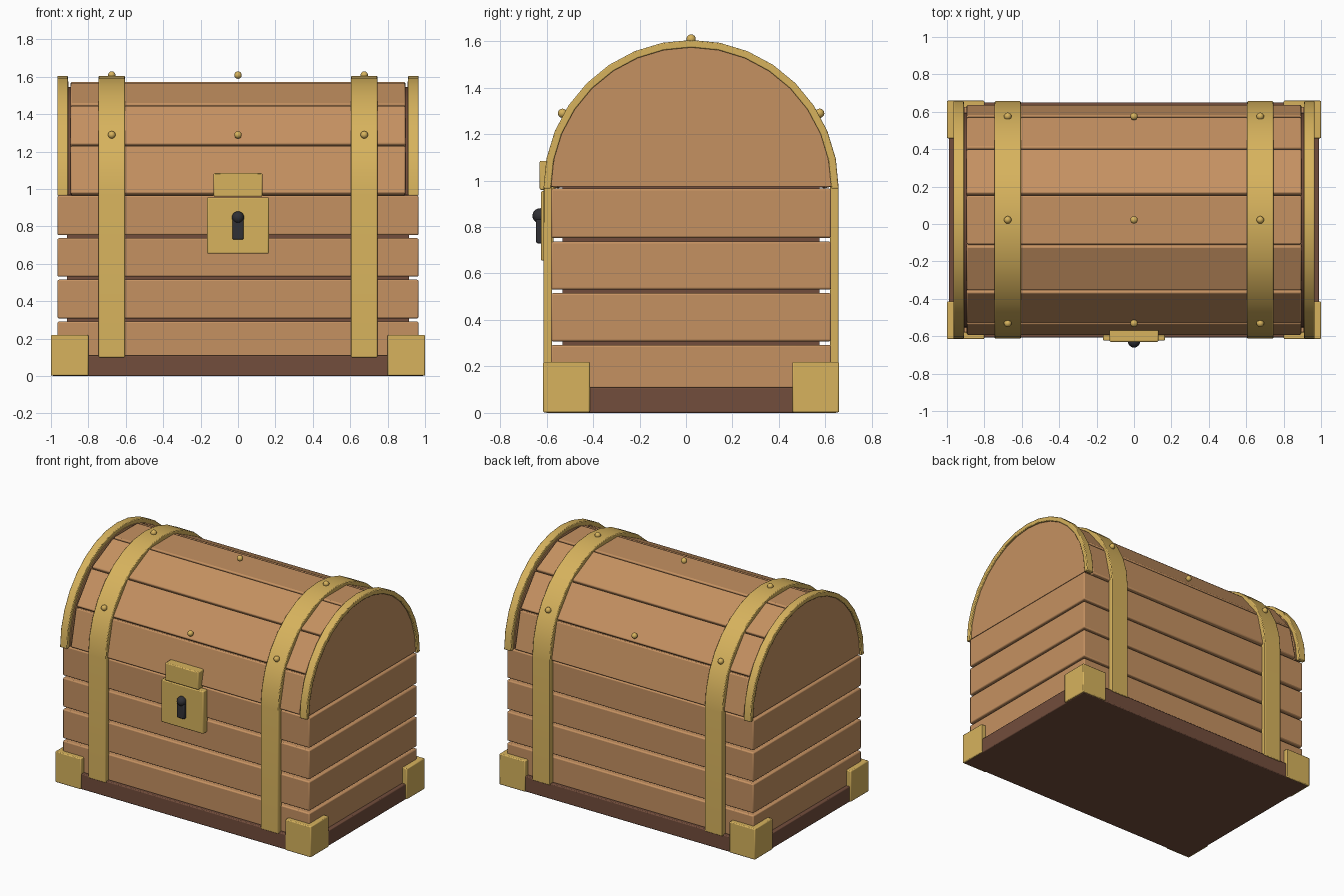
import bpy, bmesh, math
from mathutils import Matrix, Vector

if "Cube" in bpy.data.objects:
    bpy.data.objects.remove(bpy.data.objects["Cube"])

CY = 0.022      # depth centre of the chest body
ZL = 0.97       # height of the lid axis
R = 0.635       # outer radius of the metal bands


def material(name, rgb):
    m = bpy.data.materials.new(name)
    m.diffuse_color = (*rgb, 1)
    m.use_nodes = True
    m.node_tree.nodes["Principled BSDF"].inputs["Base Color"].default_value = m.diffuse_color
    return m


WOOD = material("plank wood", (0.56, 0.285, 0.12))
DARK = material("dark wood", (0.17, 0.075, 0.045))
GOLD = material("brass", (0.68, 0.45, 0.11))
BLACK = material("black iron", (0.03, 0.03, 0.036))


def finish(name, bm, mat, bevel=0.0, smooth=True):
    bmesh.ops.recalc_face_normals(bm, faces=bm.faces)
    me = bpy.data.meshes.new(name)
    bm.to_mesh(me)
    bm.free()
    me.materials.append(mat)
    ob = bpy.data.objects.new(name, me)
    bpy.context.collection.objects.link(ob)
    if bevel:
        mod = ob.modifiers.new("bevel", 'BEVEL')
        mod.width, mod.segments = bevel, 2
        mod.limit_method, mod.angle_limit = 'ANGLE', math.radians(40)
    if smooth:
        bpy.ops.object.select_all(action='DESELECT')
        ob.select_set(True)
        bpy.context.view_layer.objects.active = ob
        bpy.ops.object.shade_smooth_by_angle(angle=math.radians(30))
    return ob


def box(name, x, y, z, mat, bevel=0.006, rot=None):
    """Box from ranges; rot is an optional matrix applied afterwards."""
    bm = bmesh.new()
    bmesh.ops.create_cube(bm, size=1)
    for v in bm.verts:
        v.co = Vector([(r[0] + r[1]) / 2 + c * (r[1] - r[0]) for r, c in zip((x, y, z), v.co)])
    if rot:
        bm.transform(rot)
    return finish(name, bm, mat, bevel)


def prism(name, outline, x0, x1, mat, bevel=0.0):
    """Extrude a (y, z) outline along x."""
    bm = bmesh.new()
    a = [bm.verts.new((x0, y, z)) for y, z in outline]
    b = [bm.verts.new((x1, y, z)) for y, z in outline]
    n = len(a)
    bm.faces.new(a)
    bm.faces.new(b[::-1])
    for i in range(n):
        j = (i + 1) % n
        bm.faces.new((a[i], b[i], b[j], a[j]))
    return finish(name, bm, mat, bevel)


def ball(name, loc, r, mat):
    bm = bmesh.new()
    bmesh.ops.create_uvsphere(bm, u_segments=16, v_segments=10, radius=r)
    bm.transform(Matrix.Translation(loc))
    return finish(name, bm, mat)


def arc(r, n, z=ZL):
    return [(CY - r * math.cos(math.pi * i / n), z + r * math.sin(math.pi * i / n))
            for i in range(n + 1)]


def hoop(r0, r1, n, foot):
    """Arched band outline, with straight legs down to foot."""
    outer, inner = arc(r1, n), arc(r0, n)
    if foot < ZL:
        outer = [(CY - r1, foot)] + outer + [(CY + r1, foot)]
        inner = [(CY - r0, foot)] + inner + [(CY + r0, foot)]
    return outer + inner[::-1]


# base board and dark inner body
box("base", (-0.99, 0.99), (CY - 0.628, CY + 0.628), (0, 0.11), DARK)
box("inner_body", (-0.915, 0.915), (CY - 0.553, CY + 0.553), (0.1, 0.972), DARK, 0)

# four rows of body planks
for i, z in enumerate([(0.105, 0.292), (0.308, 0.515), (0.531, 0.737), (0.753, 0.965)]):
    box(f"body_plank_{i + 1}", (-0.965, 0.965), (CY - 0.603, CY + 0.603), z, WOOD, 0.008)

# lid: dark core, seven flat staves, end panels
prism("lid_core", arc(0.575, 28), -0.91, 0.91, DARK)
for i in range(7):
    turn = (Matrix.Translation((0, CY, ZL))
            @ Matrix.Rotation(math.pi / 7 * (i - 3), 4, 'X'))
    box(f"lid_stave_{i + 1}", (-0.895, 0.895), (-0.131, 0.131), (0.55, 0.602), WOOD, 0.008, turn)
for s, side in ((-1, "left"), (1, "right")):
    prism(f"lid_end_{side}", arc(0.602, 28, 0.974), s * 0.905, s * 0.952, WOOD)
    prism(f"lid_edge_band_{side}", hoop(0.603, R, 16, ZL - 0.005), s * 0.91, s * 0.965, GOLD, 0.005)
    prism(f"strap_{side}", hoop(0.598, R, 16, 0.1), s * 0.605, s * 0.745, GOLD, 0.005)

    # corner blocks
    for t, end in ((-1, "front"), (1, "back")):
        ys = sorted((CY + t * 0.436, CY + t * 0.637))
        xs = sorted((s * 0.8, s * 1.0))
        box(f"corner_{end}_{side}", xs, ys, (0.002, 0.22), GOLD)

# studs over the lid
for x in (-0.675, 0, 0.675):
    for k, deg in enumerate((-60, 0, 60)):
        a = math.radians(deg)
        ball(f"stud_{k + 1}", (x, CY + 0.639 * math.sin(a), ZL + 0.639 * math.cos(a)), 0.02, GOLD)

# lock plate, hasp and keyhole
box("lock_plate", (-0.165, 0.165), (-0.624, -0.57), (0.655, 0.955), GOLD)
box("hasp", (-0.13, 0.13), (-0.63, -0.562), (0.96, 1.085), GOLD)
ball("keyhole_top", (0, -0.628, 0.848), 0.033, BLACK)
box("keyhole_slot", (-0.029, 0.029), (-0.645, -0.61), (0.73, 0.835), BLACK)
